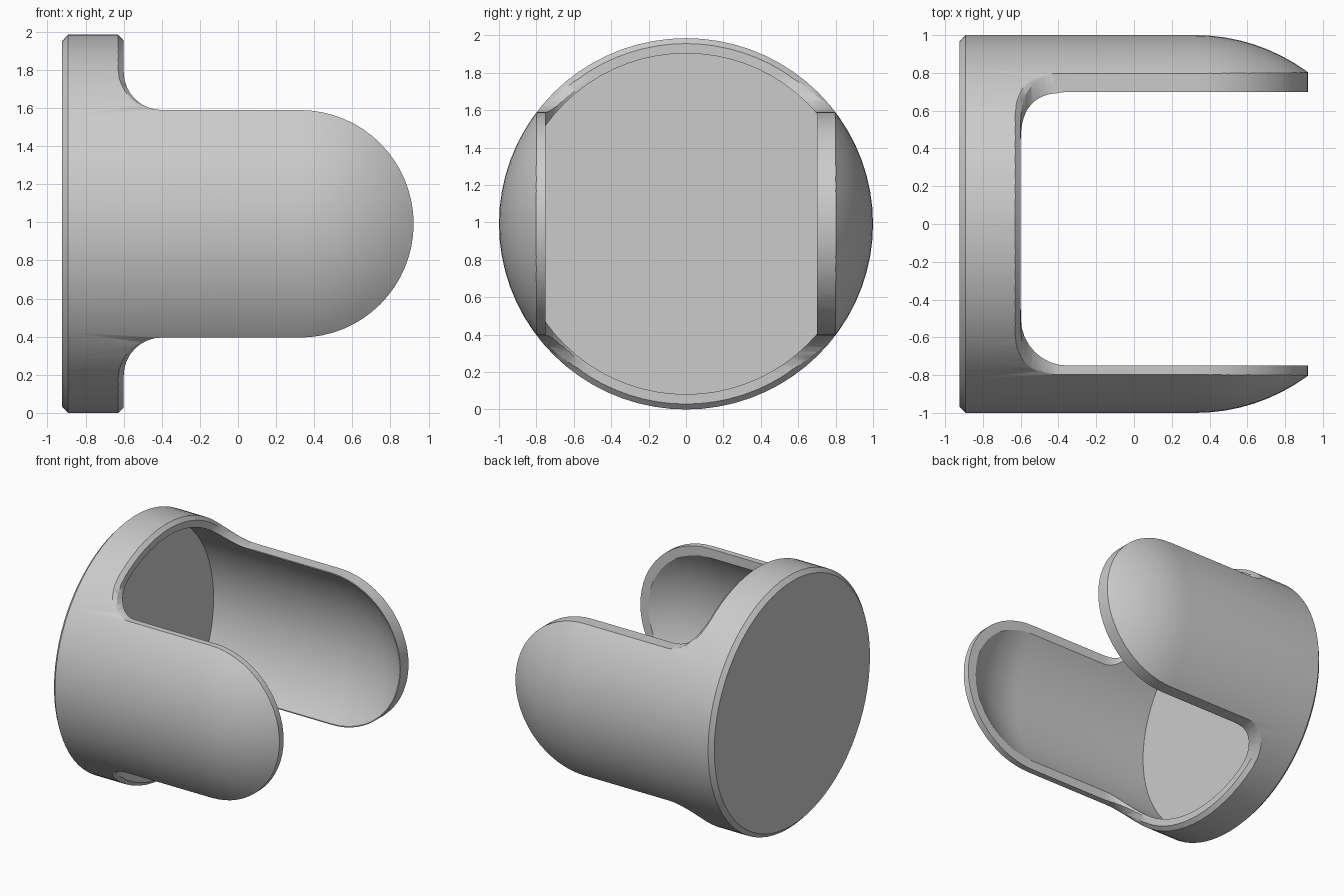
import bpy, bmesh
from math import sin, cos, pi, radians, sqrt
from mathutils import Matrix, Vector

cube = bpy.data.objects.get("Cube")
if cube:
    bpy.data.objects.remove(cube, do_unlink=True)

HEIGHT = 0.9925      # half height of the slightly flattened tube
HALF = 0.597         # half height of each arm
TIP = 0.325          # centre of the rounded arm ends
FLOOR = -0.6         # edge of the ring between the arms
FILLET = 0.2
CORNER = 0.25        # corner radius of the trimming slot
INNER = 0.918        # cavity radius


def arc(cx, cy, r, start, end, n):
    return [(cx + r * cos(radians(start + (end - start) * i / n)),
             cy + r * sin(radians(start + (end - start) * i / n))) for i in range(n + 1)]


def finish(bm, name):
    bmesh.ops.recalc_face_normals(bm, faces=bm.faces[:])
    mesh = bpy.data.meshes.new(name)
    bm.to_mesh(mesh)
    bm.free()
    obj = bpy.data.objects.new(name, mesh)
    bpy.context.collection.objects.link(obj)
    return obj


def lathe(name, profile, steps=72):
    """Turn an (x, radius) profile about the x axis."""
    bm = bmesh.new()
    verts = [bm.verts.new((x, r, 0)) for x, r in profile]
    edges = [bm.edges.new(pair) for pair in zip(verts, verts[1:])]
    bmesh.ops.spin(bm, geom=verts + edges, cent=(0, 0, 0), axis=(1, 0, 0),
                   angle=2 * pi, steps=steps)
    bmesh.ops.remove_doubles(bm, verts=bm.verts[:], dist=0.0005)
    bmesh.ops.transform(bm, verts=bm.verts[:], matrix=Matrix.Diagonal((1, 1, HEIGHT, 1)))
    return finish(bm, name)


def prism(name, points, direction):
    """Extrude a closed outline along a direction."""
    bm = bmesh.new()
    face = bm.faces.new([bm.verts.new(p) for p in points])
    new = bmesh.ops.extrude_face_region(bm, geom=[face])["geom"]
    bmesh.ops.translate(bm, vec=Vector(direction),
                        verts=[g for g in new if isinstance(g, bmesh.types.BMVert)])
    return finish(bm, name)


def rim_chamfer(name, side):
    """Triangular strip along the ring edge, fading out through the fillets."""
    half_path = []
    for i in range(9):
        a = radians(36 * i / 8)
        half_path.append((Vector((FLOOR, sin(a), cos(a) * HEIGHT)), Vector((1, 0, 0)), 0.032))
    for i in range(1, 9):
        f = radians(180 + 10 * i)
        z = HALF + FILLET + FILLET * sin(f)
        edge = Vector((FLOOR + FILLET + FILLET * cos(f), sqrt(1 - (z / HEIGHT) ** 2), z))
        half_path.append((edge, Vector((-cos(f), 0, -sin(f))), 0.032 - 0.003 * i))
    mirror = Vector((1, -1, 1))
    path = [(p * mirror, n, s) for p, n, s in reversed(half_path[1:])] + half_path
    bm = bmesh.new()
    rings = []
    for p, n, s in path:
        out = Vector((0, p.y, p.z)).normalized()
        along = (n - out * n.dot(out)).normalized()
        across = (out - n * n.dot(out)).normalized()
        section = [p - along * s + out * 0.003, p - across * s + n * 0.003, p + (n + out) * 0.03]
        rings.append([bm.verts.new((v.x, v.y, v.z * side)) for v in section])
    for a, b in zip(rings, rings[1:]):
        for k in range(3):
            bm.faces.new((a[k], a[(k + 1) % 3], b[(k + 1) % 3], b[k]))
    bm.faces.new(rings[0])
    bm.faces.new(rings[-1])
    return finish(bm, name)


# Outer body: chamfered back disc, tube and domed end
outer = [(-0.923, 0), (-0.923, 0.967), (-0.892, 1)] + arc(TIP, 0, 1, 90, 0, 20)
body = lathe("cup_with_two_arms", outer)

# Side outline: ring, fillets and rounded arms
upper = [(-1.1, 1.2), (FLOOR, 1.2)]
upper += arc(FLOOR + FILLET, HALF + FILLET, FILLET, 180, 270, 8)
upper += arc(TIP, 0, HALF, 90, 0, 16)
outline = upper + [(x, -z) for x, z in reversed(upper[:-1])]
side_shape = prism("side_outline", [(x, -1.3, z) for x, z in outline], (0, 2.6, 0))

# Cavity behind a thin back disc
cavity = lathe("cavity", [(-0.855, 0), (-0.855, INNER)] + arc(TIP, 0, INNER, 90, 0, 20))

# Rounded slot that trims the thin inner edges of the arms
left, right = 0.7, -0.75
slot_points = [(1.3, right)] + arc(FLOOR + CORNER + 0.001, right + CORNER, CORNER, 270, 180, 8)
slot_points += arc(FLOOR + CORNER + 0.001, left - CORNER, CORNER, 180, 90, 8) + [(1.3, left)]
slot = prism("slot", [(x, y, -1.3) for x, y in slot_points], (0, 0, 2.6))

cutters = [(side_shape, "INTERSECT"), (cavity, "DIFFERENCE"), (slot, "DIFFERENCE")]
cutters += [(rim_chamfer("rim_chamfer", s), "DIFFERENCE") for s in (1, -1)]
for cutter, operation in cutters:
    cutter.hide_render = True
    mod = body.modifiers.new(cutter.name, "BOOLEAN")
    mod.operation = operation
    mod.solver = "EXACT"
    mod.object = cutter

# Bake the cuts and remove the cutters
bpy.context.view_layer.update()
depsgraph = bpy.context.evaluated_depsgraph_get()
mesh = bpy.data.meshes.new_from_object(body.evaluated_get(depsgraph))
body.modifiers.clear()
body.data = mesh
for cutter, _ in cutters:
    bpy.data.objects.remove(cutter, do_unlink=True)
mesh.transform(Matrix.Translation((0, 0, HEIGHT)))

# Plain grey finish
grey = bpy.data.materials.new("light_grey")
grey.use_nodes = True
colour = (0.6, 0.6, 0.6, 1)
grey.diffuse_color = colour
grey.node_tree.nodes["Principled BSDF"].inputs["Base Color"].default_value = colour
mesh.materials.clear()
mesh.materials.append(grey)

bpy.ops.object.select_all(action="DESELECT")
body.select_set(True)
bpy.context.view_layer.objects.active = body
bpy.ops.object.shade_smooth_by_angle(angle=radians(30))
